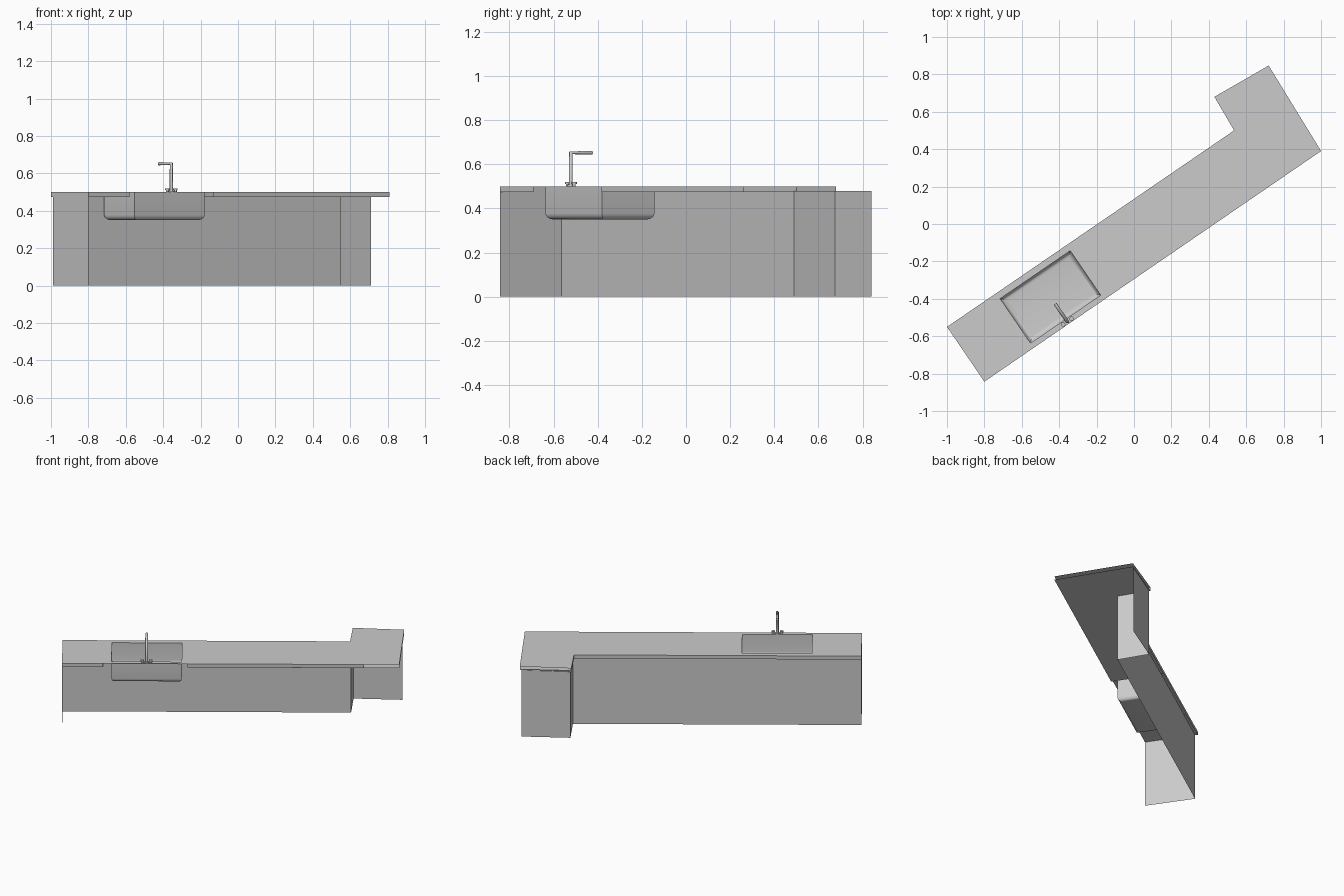
import bpy, bmesh, math
from mathutils import Vector

if "Cube" in bpy.data.objects:
    bpy.data.objects.remove(bpy.data.objects["Cube"])

TOP, UNDER = 0.50, 0.475
ANG = math.radians(34.4)
U = Vector((math.cos(ANG), math.sin(ANG), 0))     # along the counter
V = Vector((-math.sin(ANG), math.cos(ANG), 0))    # towards the back
SINK = Vector((-0.447, -0.39, 0))


def sink_point(u, v, z):
    return SINK + U * u + V * v + Vector((0, 0, z))


def finish(name, bm):
    bmesh.ops.remove_doubles(bm, verts=bm.verts, dist=1e-5)
    bmesh.ops.recalc_face_normals(bm, faces=bm.faces)
    me = bpy.data.meshes.new(name)
    bm.to_mesh(me)
    bm.free()
    ob = bpy.data.objects.new(name, me)
    bpy.context.collection.objects.link(ob)
    return ob


def add_face(bm, pts):
    return bm.faces.new([bm.verts.new(p) for p in pts])


def add_strip(bm, path, z0, z1):
    for a, b in zip(path, path[1:]):
        add_face(bm, [(*a, z0), (*b, z0), (*b, z1), (*a, z1)])


def smooth(ob):
    bpy.ops.object.select_all(action='DESELECT')
    ob.select_set(True)
    bpy.context.view_layer.objects.active = ob
    bpy.ops.object.shade_smooth_by_angle(angle=math.radians(35))


# Counter outline and the edges of the sink section
front_l, back_l = (-0.80, -0.843), (-1.0, -0.55)
front_r, back_r = (1.0, 0.39), (0.72, 0.847)
nook, nook_back = (0.535, 0.50), (0.43, 0.68)
sl_back, sl_front = (-0.77, -0.393), (-0.58, -0.692)
sr_back, sr_front = (-0.32, -0.085), (-0.13, -0.384)

# Worktop: upper and lower sheets with edge strips
bm = bmesh.new()
for outline in ([back_l, front_l, sl_front, sl_back],
                [sr_back, sr_front, front_r, back_r, nook_back, nook]):
    for z in (TOP, UNDER):
        add_face(bm, [(*p, z) for p in outline])
add_strip(bm, [sl_front, front_l, back_l, sl_back, sr_back, nook, nook_back], UNDER, TOP)
add_strip(bm, [sr_front, (0.81, 0.261)], UNDER, TOP)
finish("worktop", bm)

# Cabinet panels: thin sheets, open at the front and below
bm = bmesh.new()
add_strip(bm, [(-0.80, -0.843), (-0.99, -0.565), (0.55, 0.49),
               (0.44, 0.675), (0.71, 0.84)], 0, 0.48)
finish("cabinet_panels", bm)

# Sink rim and basin with a rounded floor edge
HU, HV, FLOOR = 0.227, 0.144, 0.35
corners = [(-HU, -HV), (HU, -HV), (HU, HV), (-HU, HV)]
outer = [Vector((*p, TOP)) for p in (sl_front, sr_front, sr_back, sl_back)]
rim = [sink_point(u, v, TOP) for u, v in corners]
low = [sink_point(u, v, FLOOR) for u, v in corners]
bm = bmesh.new()
for ring_a, ring_b in ((outer, rim), (rim, low)):
    for i in range(4):
        j = (i + 1) % 4
        add_face(bm, [ring_a[i], ring_a[j], ring_b[j], ring_b[i]])
add_face(bm, low)
bmesh.ops.remove_doubles(bm, verts=bm.verts, dist=1e-5)
bmesh.ops.recalc_face_normals(bm, faces=bm.faces)
edges = [e for e in bm.edges if all(v.co.z < FLOOR + 0.001 for v in e.verts)]
bmesh.ops.bevel(bm, geom=edges, offset=0.028, segments=5, profile=0.5, affect='EDGES')
smooth(finish("sink", bm))

# Tap spout: mitred pipe
TAP = -0.16
cu = bpy.data.curves.new("tap_spout", 'CURVE')
cu.dimensions = '3D'
cu.bevel_depth = 0.009
cu.bevel_resolution = 3
cu.use_fill_caps = True
sp = cu.splines.new('POLY')
path = [sink_point(0, TAP, TOP), sink_point(0, TAP, 0.652), sink_point(0, TAP + 0.115, 0.652)]
sp.points.add(len(path) - 1)
for p, co in zip(sp.points, path):
    p.co = (*co, 1)
bpy.context.collection.objects.link(bpy.data.objects.new("tap_spout", cu))


def cylinder(name, loc, r, h):
    bpy.ops.mesh.primitive_cylinder_add(vertices=20, radius=r, depth=h, location=loc)
    ob = bpy.context.object
    ob.name = name
    smooth(ob)


# Tap collar and two knobs
cylinder("tap_collar", sink_point(0, TAP, TOP + 0.004), 0.014, 0.008)
for side, s in (("left", -1), ("right", 1)):
    cylinder(f"tap_stem_{side}", sink_point(s * 0.027, TAP, TOP + 0.006), 0.007, 0.012)
    cylinder(f"tap_knob_{side}", sink_point(s * 0.027, TAP, TOP + 0.015), 0.012, 0.008)
